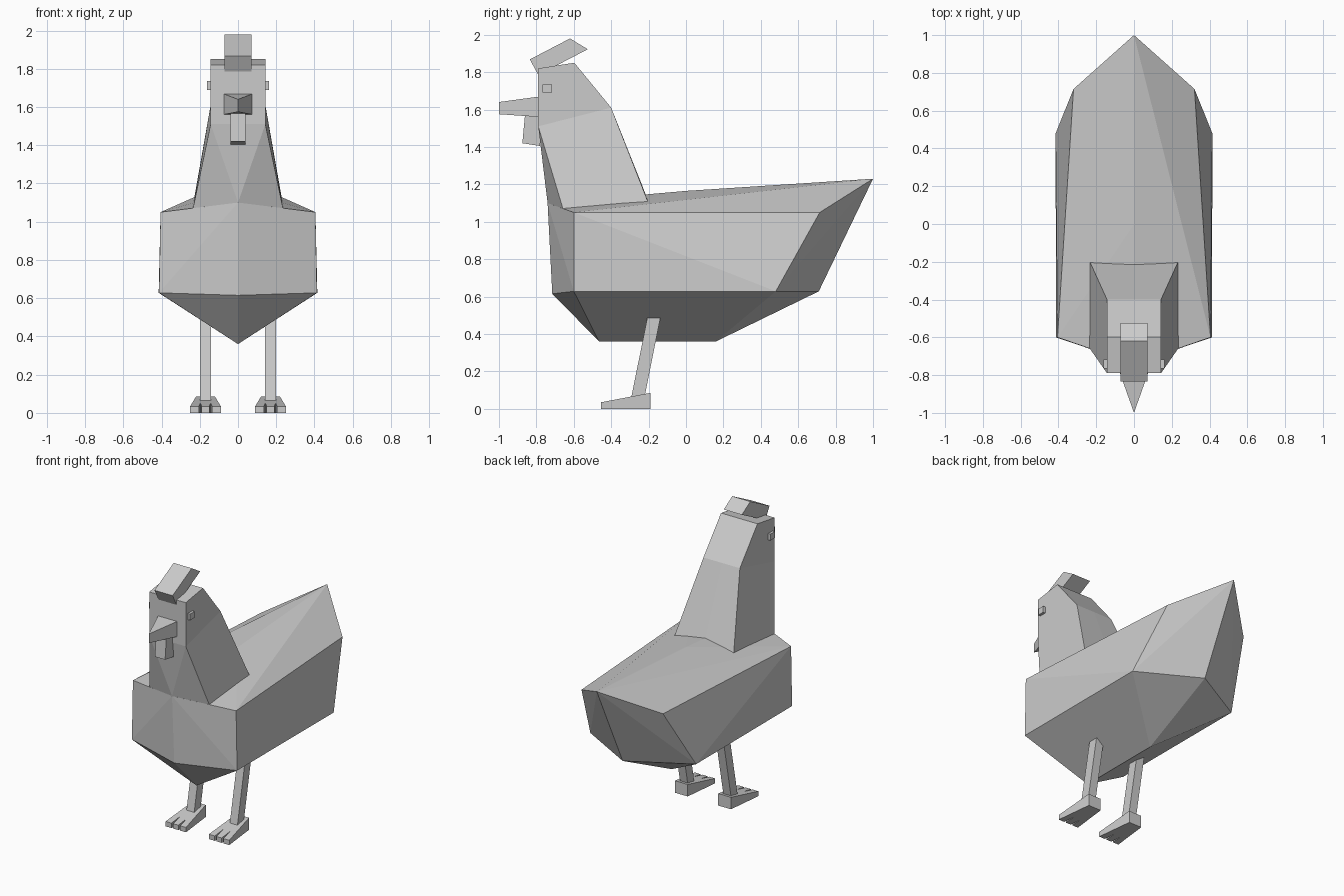
import bpy
import bmesh

cube = bpy.data.objects.get("Cube")
if cube:
    bpy.data.objects.remove(cube, do_unlink=True)

grey = bpy.data.materials.new("plain_grey")
grey.use_nodes = True
grey.diffuse_color = (0.6, 0.6, 0.6, 1)
grey.node_tree.nodes["Principled BSDF"].inputs["Base Color"].default_value = (0.6, 0.6, 0.6, 1)


def finish(name, bm):
    bmesh.ops.recalc_face_normals(bm, faces=bm.faces[:])
    mesh = bpy.data.meshes.new(name)
    bm.to_mesh(mesh)
    bm.free()
    mesh.materials.append(grey)
    obj = bpy.data.objects.new(name, mesh)
    bpy.context.collection.objects.link(obj)
    return obj


def mirrored_hull(name, half):
    """Convex solid from the points of one half."""
    bm = bmesh.new()
    for x, y, z in half:
        bm.verts.new((x, y, z))
        if x > 0:
            bm.verts.new((-x, y, z))
    bmesh.ops.convex_hull(bm, input=bm.verts[:])
    bmesh.ops.dissolve_limit(bm, angle_limit=0.01, verts=bm.verts[:], edges=bm.edges[:])
    return finish(name, bm)


def mirrored_shell(name, half, faces):
    """Closed solid from the faces of one half."""
    bm = bmesh.new()
    for side in (1, -1):
        verts = [bm.verts.new((side * x, y, z)) for x, y, z in half]
        for face in faces:
            bm.faces.new([verts[i] for i in face])
    bmesh.ops.remove_doubles(bm, verts=bm.verts[:], dist=0.0001)
    return finish(name, bm)


def prism(name, lower, upper):
    """Solid between two matching outlines."""
    bm = bmesh.new()
    a = [bm.verts.new(p) for p in lower]
    b = [bm.verts.new(p) for p in upper]
    bm.faces.new(a[::-1])
    bm.faces.new(b)
    for i in range(len(a)):
        j = (i + 1) % len(a)
        bm.faces.new((a[i], a[j], b[j], b[i]))
    return finish(name, bm)


def slab(name, x, half_width, profile):
    """Side profile (y, z) given a width in x."""
    return prism(name, [(x - half_width, y, z) for y, z in profile],
                 [(x + half_width, y, z) for y, z in profile])


# Body: upper rim and ridge, lower rim, keel
mirrored_hull("body", [
    (0, -0.74, 1.10), (0.405, -0.60, 1.05), (0.32, 0.715, 1.05), (0, 1.0, 1.23), (0, 0, 1.165),
    (0, -0.715, 0.615), (0.413, -0.60, 0.628), (0.415, 0.48, 0.628), (0, 0.71, 0.628),
    (0, -0.465, 0.36), (0, 0.16, 0.36)])

# Head and neck: base, jaw level, crown
mirrored_shell("head_and_neck", [
    (0, -0.74, 1.10), (0.235, -0.658, 1.07), (0.235, -0.197, 1.09), (0, -0.215, 1.145),
    (0.143, -0.79, 1.51), (0, -0.79, 1.51), (0.143, -0.40, 1.61), (0, -0.40, 1.61),
    (0.143, -0.79, 1.82), (0, -0.79, 1.82), (0.143, -0.597, 1.85), (0, -0.597, 1.85)],
    [(0, 5, 4), (0, 4, 1), (1, 4, 6, 2), (2, 6, 7, 3), (5, 9, 8, 4),
     (4, 8, 10, 6), (6, 10, 11, 7), (8, 9, 11, 10), (0, 1, 2, 3)])

# Beak, wattle and comb
mirrored_hull("beak", [(0.078, -0.78, 1.67), (0.078, -0.78, 1.56),
                       (0, -1.0, 1.64), (0, -1.0, 1.575)])
slab("wattle", 0, 0.04, [(-0.86, 1.58), (-0.875, 1.42), (-0.78, 1.405), (-0.78, 1.58)])
slab("comb", 0, 0.071, [(-0.835, 1.868), (-0.62, 1.98), (-0.525, 1.922), (-0.79, 1.785)])

# Foot plan: heel, then three toes parted by notches
foot_half = [(0.05, -0.19), (0.08, -0.455), (0.034, -0.455), (0.027, -0.37), (0.02, -0.455)]
foot_plan = foot_half + [(-x, y) for x, y in reversed(foot_half)]

for label, side in (("left", 1), ("right", -1)):
    slab(label + "_eye", side * 0.147, 0.014,
         [(-0.766, 1.69), (-0.766, 1.735), (-0.717, 1.735), (-0.717, 1.69)])
    slab(label + "_leg", side * 0.17, 0.03,
         [(-0.207, 0.485), (-0.137, 0.485), (-0.222, 0.06), (-0.293, 0.06)])
    plan = [(side * 0.17 + x, y) for x, y in foot_plan]
    prism(label + "_foot", [(x, y, 0) for x, y in plan],
          [(x, y, 0.085 + 0.19 * (y + 0.19)) for x, y in plan])
